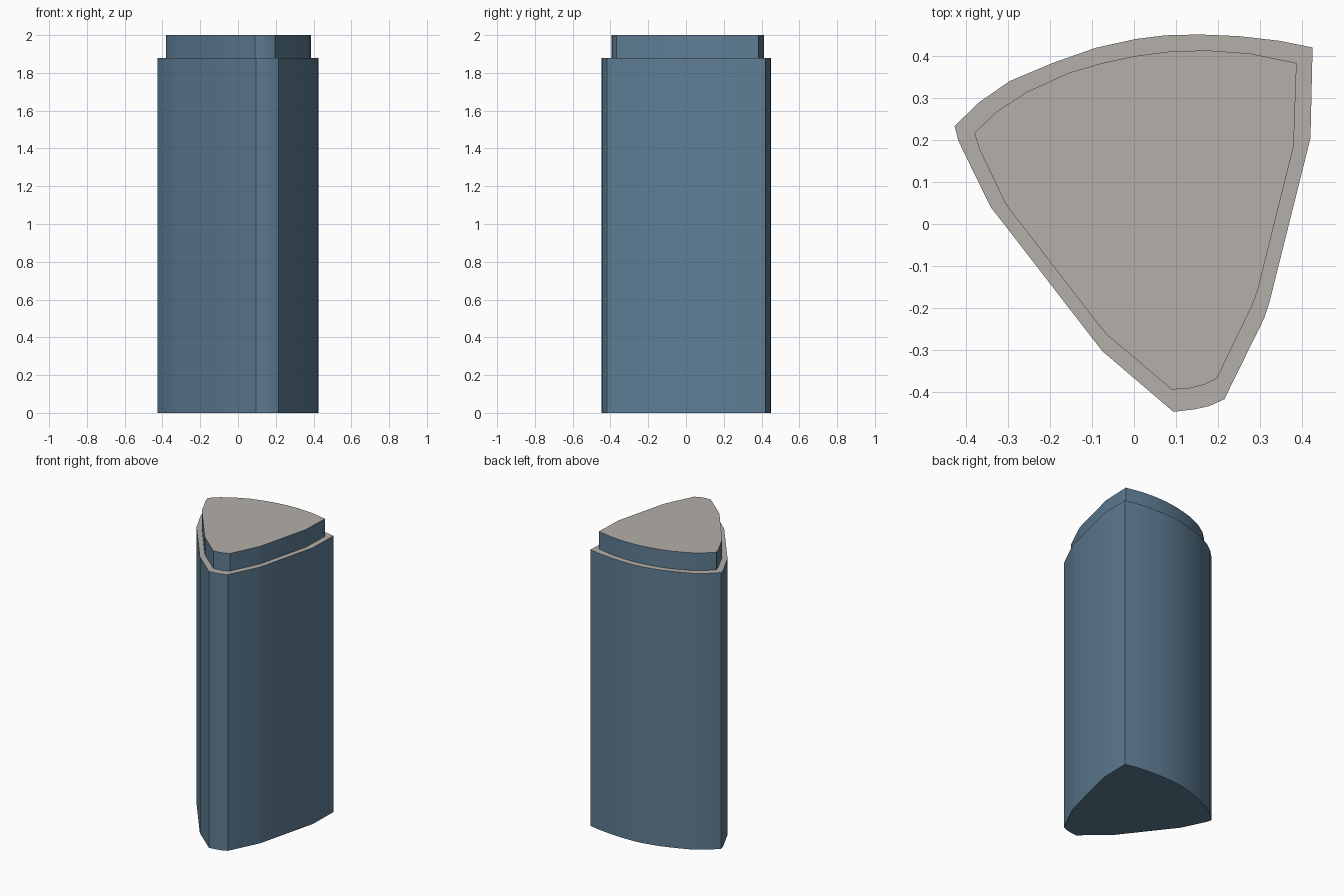
import bpy, bmesh, math

if "Cube" in bpy.data.objects:
    bpy.data.objects.remove(bpy.data.objects["Cube"])

def material(name, rgb):
    m = bpy.data.materials.new(name)
    m.diffuse_color = (*rgb, 1)
    m.use_nodes = True
    m.node_tree.nodes["Principled BSDF"].inputs["Base Color"].default_value = m.diffuse_color
    return m

blue = material("slate blue", (0.112, 0.205, 0.296))
beige = material("stone beige", (0.451, 0.429, 0.397))

# Plan outlines, clockwise from the left corner
body_outline = [
    (-.427, .233), (-.368, .290), (-.296, .340), (-.194, .383), (-.092, .419),
    (.003, .440), (.075, .449), (.156, .451), (.250, .447), (.346, .436),
    (.425, .420), (.420, .205), (.322, -.188), (.310, -.224), (.215, -.417),
    (.180, -.433), (.144, -.441), (.094, -.447), (-.075, -.303), (-.100, -.271),
    (-.308, -.002), (-.341, .040), (-.418, .198)]
cap_outline = [
    (-.380, .217), (-.327, .267), (-.256, .314), (-.154, .360), (-.075, .383),
    (.004, .400), (.090, .411), (.175, .413), (.275, .406), (.387, .383),
    (.380, .185), (.294, -.160), (.282, -.192), (.197, -.368), (.165, -.383),
    (.132, -.391), (.090, -.394), (-.065, -.263), (-.088, -.235),
    (-.304, .045), (-.368, .178)]

def prism(name, outline, z0, z1):
    bm = bmesh.new()
    low = [bm.verts.new((x, y, z0)) for x, y in outline]
    base = bm.faces.new(low)
    ext = bmesh.ops.extrude_face_region(bm, geom=[base], use_keep_orig=True)
    top = [v for v in ext["geom"] if isinstance(v, bmesh.types.BMVert)]
    bmesh.ops.translate(bm, verts=top, vec=(0, 0, z1 - z0))
    bmesh.ops.recalc_face_normals(bm, faces=bm.faces[:])
    # Upward faces are beige, the rest blue
    for f in bm.faces:
        f.material_index = 1 if f.normal.z > 0.5 else 0
    me = bpy.data.meshes.new(name)
    bm.to_mesh(me)
    bm.free()
    me.materials.append(blue)
    me.materials.append(beige)
    ob = bpy.data.objects.new(name, me)
    bpy.context.collection.objects.link(ob)
    bpy.ops.object.select_all(action='DESELECT')
    ob.select_set(True)
    bpy.context.view_layer.objects.active = ob
    bpy.ops.object.shade_smooth_by_angle(angle=math.radians(30))

# Tall tower body and the set-back roof block
prism("tower_body", body_outline, 0.0, 1.88)
prism("roof_block", cap_outline, 1.88, 2.0)
